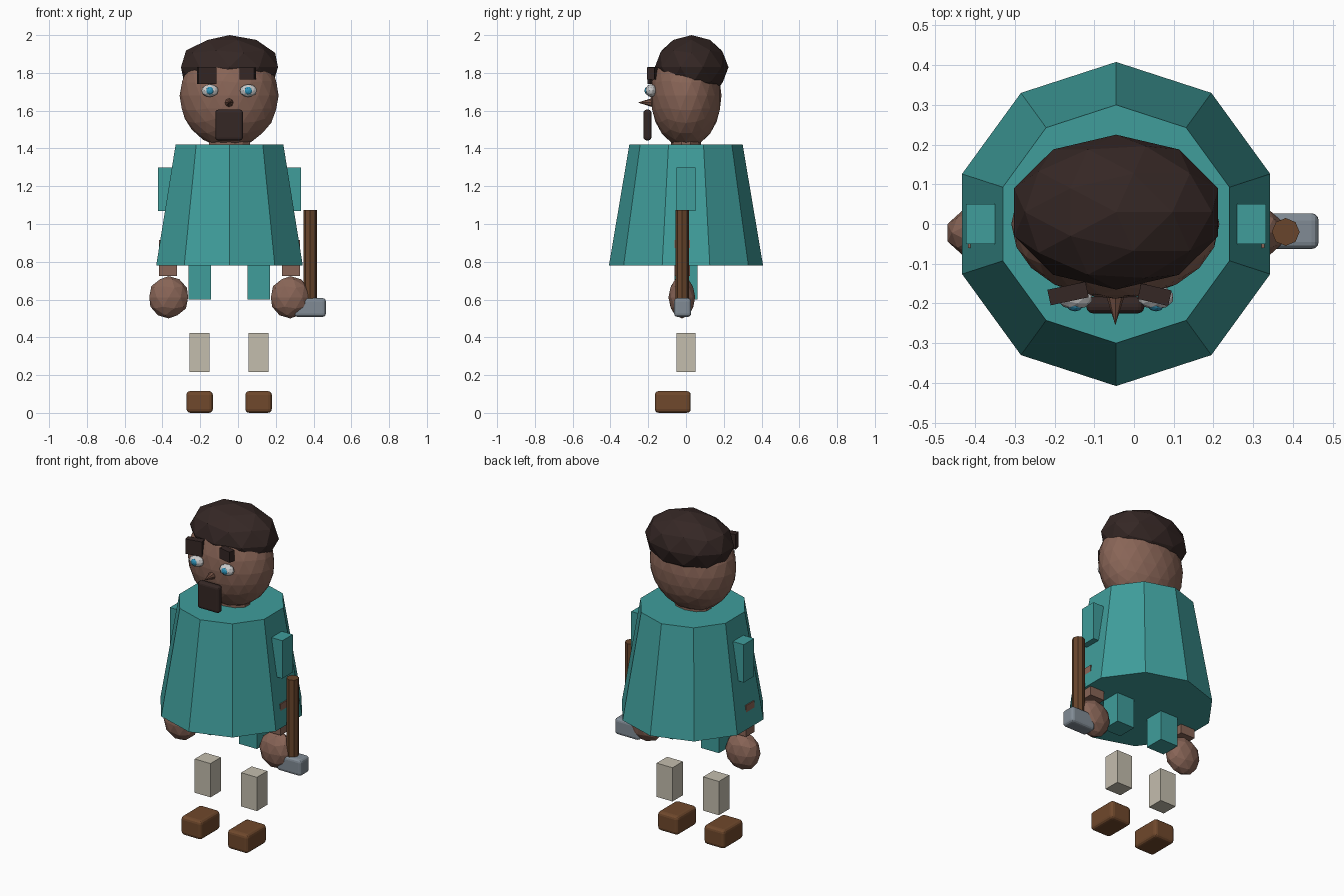
import bpy
from math import radians

if "Cube" in bpy.data.objects:
    bpy.data.objects.remove(bpy.data.objects["Cube"])

CX = -0.045  # body axis, the tool on one side shifts it off centre
COLORS = {
    "skin": (0.25, 0.13, 0.095), "hair": (0.035, 0.02, 0.018), "cloth": (0.05, 0.34, 0.33),
    "nose": (0.17, 0.08, 0.055), "white": (0.85, 0.85, 0.85), "blue": (0.03, 0.3, 0.5),
    "stocking": (0.55, 0.51, 0.42), "leather": (0.16, 0.065, 0.025),
    "wood": (0.14, 0.06, 0.025), "steel": (0.22, 0.26, 0.3),
}
MATS = {}
for key, c in COLORS.items():
    MATS[key] = bpy.data.materials.new(key)
    MATS[key].diffuse_color = (*c, 1)


def finish(name, mat, scale=(1, 1, 1), bevel=0):
    o = bpy.context.object
    o.name = name
    o.scale = scale
    o.data.materials.append(MATS[mat])
    if bevel:
        m = o.modifiers.new("bevel", 'BEVEL')
        m.width, m.segments = bevel, 3
    return o


def box(name, mat, loc, size, bevel=0, turn=0):
    bpy.ops.mesh.primitive_cube_add(size=1, location=loc, rotation=(0, 0, radians(turn)))
    return finish(name, mat, size, bevel)


def ball(name, mat, loc, radii, sub=2):
    bpy.ops.mesh.primitive_ico_sphere_add(subdivisions=sub, radius=1, location=loc)
    return finish(name, mat, radii)


def cone(name, mat, loc, r1, r2, h, sides, rot=(0, 0, 0), scale=(1, 1, 1)):
    bpy.ops.mesh.primitive_cone_add(vertices=sides, radius1=r1, radius2=r2, depth=h,
                                    location=loc, rotation=rot)
    return finish(name, mat, scale)


# Robe and neck
cone("robe", "cloth", (CX, 0, 1.10), 0.408, 0.30, 0.64, 10)
cone("neck", "skin", (CX, 0, 1.41), 0.115, 0.115, 0.10, 10, scale=(1, 0.68, 1))

# Head and face
ball("head", "skin", (CX - 0.002, 0, 1.68), (0.262, 0.188, 0.275), 3)
ball("hair", "hair", (CX, 0.03, 1.83), (0.27, 0.195, 0.17))
cone("nose", "nose", (CX - 0.002, -0.215, 1.643), 0.025, 0, 0.08, 8, (radians(90), 0, 0))
box("beard", "hair", (CX - 0.002, -0.204, 1.524), (0.146, 0.042, 0.163), 0.016)
box("brow_left", "hair", (-0.166, -0.175, 1.785), (0.098, 0.04, 0.09), 0, 12)
box("brow_right", "hair", (0.052, -0.178, 1.797), (0.079, 0.04, 0.065), 0, -13)

# Paired parts, one of each per side
for s, side in ((-1, "left"), (1, "right")):
    # Eyes
    ex = CX - 0.002 + s * 0.102
    ball("eye_" + side, "white", (ex, -0.185, 1.706), (0.046, 0.03, 0.034))
    ball("iris_" + side, "blue", (ex, -0.203, 1.706), (0.022, 0.017, 0.022))
    # Arms
    box("sleeve_" + side, "cloth", (CX + s * 0.328, 0, 1.183), (0.1, 0.1, 0.23))
    box("forearm_" + side, "skin", (CX + s * 0.325, -0.02, 0.82), (0.096, 0.08, 0.19))
    ball("hand_" + side, "skin", (CX + s * 0.322, -0.022, 0.612), (0.108, 0.071, 0.112))
    # Legs
    lx = CX - 0.002 + s * 0.156
    box("upper_leg_" + side, "cloth", (lx, 0, 0.71), (0.12, 0.12, 0.22))
    box("shin_" + side, "stocking", (lx, 0, 0.32), (0.106, 0.1, 0.205))
    box("shoe_" + side, "leather", (lx, -0.07, 0.058), (0.14, 0.19, 0.115), 0.02)

# Hammer
cone("hammer_handle", "wood", (0.382, -0.02, 0.82), 0.035, 0.035, 0.51, 8)
box("hammer_head", "steel", (0.382, -0.018, 0.558), (0.166, 0.09, 0.1), 0.018)

# Apply scale so bevels stay even
bpy.ops.object.select_all(action='SELECT')
bpy.ops.object.transform_apply(location=False, rotation=False, scale=True)

for m in bpy.data.materials:
    if m.users and not m.is_grease_pencil:
        m.use_nodes = True
        m.node_tree.nodes["Principled BSDF"].inputs["Base Color"].default_value = m.diffuse_color
